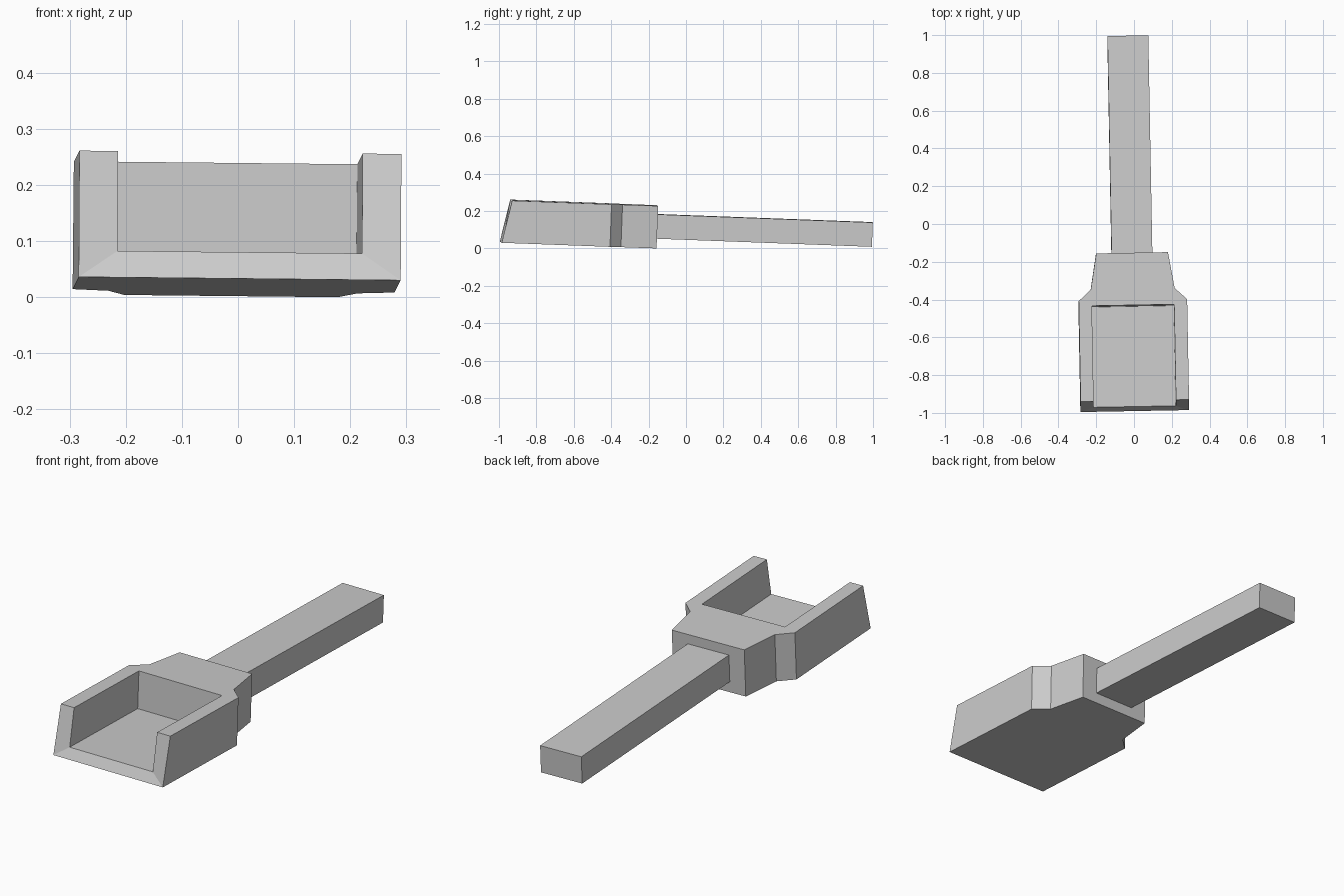
import bpy, bmesh
from math import radians
from mathutils import Matrix, Vector, Euler

if "Cube" in bpy.data.objects:
    bpy.data.objects.remove(bpy.data.objects["Cube"], do_unlink=True)

grey = bpy.data.materials.new("plain grey")
grey.use_nodes = True
grey.diffuse_color = (0.6, 0.6, 0.6, 1)
grey.node_tree.nodes["Principled BSDF"].inputs["Base Color"].default_value = grey.diffuse_color

# The whole tool lies slightly turned and tipped
POSE = (Matrix.Translation((-0.0155, 0, 0))
        @ Euler((radians(-2.15), radians(0.6), radians(1.05))).to_matrix().to_4x4())


def finish(name, bm):
    bmesh.ops.recalc_face_normals(bm, faces=bm.faces[:])
    mesh = bpy.data.meshes.new(name)
    bm.to_mesh(mesh)
    bm.free()
    mesh.materials.append(grey)
    obj = bpy.data.objects.new(name, mesh)
    bpy.context.collection.objects.link(obj)
    obj.matrix_world = POSE
    return obj


# Scoop head: half outline mirrored, open at the front and top
BOTTOM, FLOOR, TOP = -0.004, 0.044, 0.223
FRONT_LOW, FRONT_IN, FRONT_TOP = -0.991, -0.969, -0.944
half = [(0.287, FRONT_LOW), (0.287, -0.412), (0.222, -0.352), (0.19, -0.161)]
outline = half + [(-x, y) for x, y in reversed(half)]

bm = bmesh.new()
low = [bm.verts.new((x, y, BOTTOM)) for x, y in outline]
high = [bm.verts.new((x, FRONT_TOP if y == FRONT_LOW else y, TOP)) for x, y in outline]
bm.faces.new(low)
for i in range(len(outline) - 1):
    bm.faces.new((low[i], low[i + 1], high[i + 1], high[i]))

# Hollow inside the scoop
IN_X, IN_BACK = 0.218, -0.438
path = [(IN_X, 0), (IN_X, IN_BACK), (-IN_X, IN_BACK), (-IN_X, 0)]
floor = [bm.verts.new((x, y or FRONT_IN, FLOOR)) for x, y in path]
brim = [bm.verts.new((x, y or FRONT_TOP, TOP)) for x, y in path]
bm.faces.new(floor)
for i in range(3):
    bm.faces.new((floor[i], floor[i + 1], brim[i + 1], brim[i]))

# Flat top, front lip and sloping wall ends
bm.faces.new(high[:2] + brim[1::-1])
bm.faces.new(high[6:] + brim[3:1:-1])
bm.faces.new(high[1:7] + brim[2:0:-1])
bm.faces.new((low[7], low[0], floor[0], floor[3]))
for a, b in ((0, 0), (7, 3)):
    bm.faces.new((low[a], high[a], brim[b], floor[b]))
finish("scoop_head", bm)

# Straight square-edged handle
start, end = Vector((-0.108, -0.18, 0.047)), Vector((0.108, 0.991, 0.177))
bm = bmesh.new()
bmesh.ops.create_cube(bm, size=1, matrix=Matrix.Translation((start + end) / 2)
                      @ Matrix.Diagonal((*(end - start), 1)))
finish("handle", bm)
